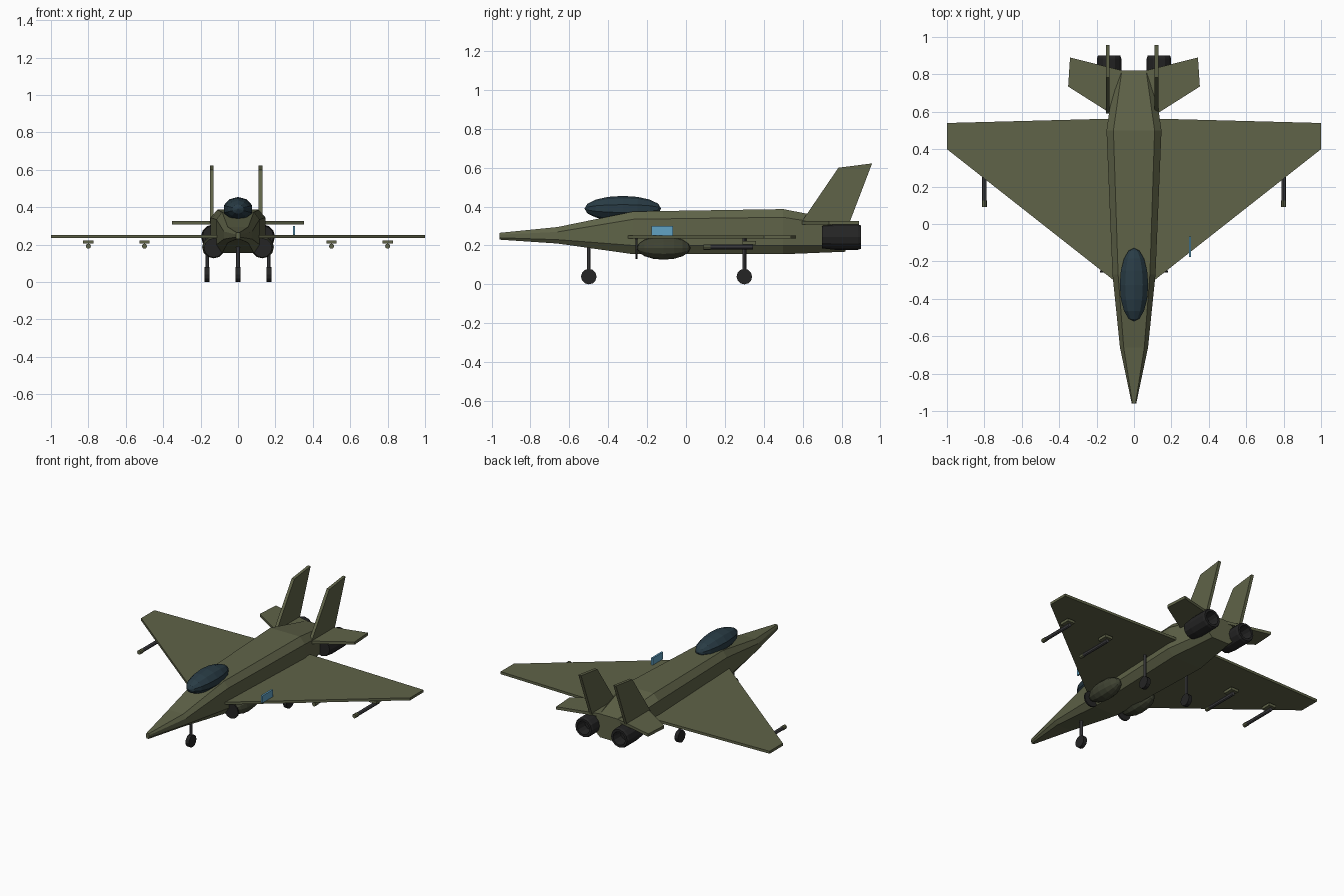
import bpy, bmesh, math
from mathutils import Matrix, Vector

if "Cube" in bpy.data.objects:
    bpy.data.objects.remove(bpy.data.objects["Cube"])


def mat(name, col):
    m = bpy.data.materials.new(name)
    m.diffuse_color = (*col, 1)
    m.use_nodes = True
    m.node_tree.nodes["Principled BSDF"].inputs["Base Color"].default_value = m.diffuse_color
    return m


GREEN = mat("olive", (0.115, 0.125, 0.065))
POD = mat("dark_olive", (0.05, 0.055, 0.032))
GLASS = mat("canopy_glass", (0.022, 0.045, 0.06))
DARK = mat("rubber_dark", (0.018, 0.018, 0.018))
GREY = mat("metal_grey", (0.06, 0.06, 0.065))
BLUE = mat("panel_blue", (0.12, 0.36, 0.55))


def finish(name, bm, material):
    bmesh.ops.recalc_face_normals(bm, faces=bm.faces)
    me = bpy.data.meshes.new(name)
    bm.to_mesh(me)
    bm.free()
    me.materials.append(material)
    ob = bpy.data.objects.new(name, me)
    bpy.context.collection.objects.link(ob)
    return ob


def slab(name, pts, offset, material):
    """Flat outline pushed along an offset vector."""
    bm = bmesh.new()
    f = bm.faces.new([bm.verts.new(p) for p in pts])
    r = bmesh.ops.extrude_face_region(bm, geom=[f])
    bmesh.ops.translate(bm, vec=offset, verts=[v for v in r["geom"] if isinstance(v, bmesh.types.BMVert)])
    if f.is_valid is False or len(bm.faces) < len(pts) + 2:
        bm.faces.new([v for v in list(bm.verts)[:len(pts)]])
    return finish(name, bm, material)


def box(name, c, size, material):
    bm = bmesh.new()
    bmesh.ops.create_cube(bm, size=1, matrix=Matrix.Translation(c) @ Matrix.Diagonal((*size, 1)))
    return finish(name, bm, material)


def cyl(name, c, r, depth, axis, material, r2=None, n=12):
    rot = Vector((0, 0, 1)).rotation_difference(Vector(axis)).to_matrix().to_4x4()
    bm = bmesh.new()
    bmesh.ops.create_cone(bm, cap_ends=True, segments=n, radius1=r, radius2=r if r2 is None else r2,
                          depth=depth, matrix=Matrix.Translation(c) @ rot)
    return finish(name, bm, material)


def ball(name, c, radii, material, u=12, v=8):
    # poles point along y
    bm = bmesh.new()
    bmesh.ops.create_uvsphere(bm, u_segments=u, v_segments=v, radius=1,
                              matrix=Matrix.Translation(c) @ Matrix.Diagonal((*radii, 1))
                              @ Matrix.Rotation(math.pi / 2, 4, 'X'))
    return finish(name, bm, material)


def loft(name, rings, material, close_ends=True, cyclic=False):
    bm = bmesh.new()
    loops = [[bm.verts.new(p) for p in ring] for ring in rings]
    n = len(loops[0])
    pairs = list(zip(loops, loops[1:])) + ([(loops[-1], loops[0])] if cyclic else [])
    for a, b in pairs:
        for i in range(n):
            bm.faces.new((a[i], a[(i + 1) % n], b[(i + 1) % n], b[i]))
    if close_ends:
        bm.faces.new(loops[0])
        bm.faces.new(loops[-1])
    return finish(name, bm, material)


# fuselage: chamfered sections (y, half width, top half width, bottom z, shoulder low, shoulder high, top z)
sections = [(-0.96, 0.012, 0.008, 0.23, 0.24, 0.255, 0.265),
            (-0.66, 0.075, 0.055, 0.21, 0.23, 0.27, 0.295),
            (-0.27, 0.115, 0.085, 0.155, 0.20, 0.335, 0.375),
            (0.50, 0.147, 0.11, 0.155, 0.20, 0.345, 0.387),
            (0.82, 0.10, 0.065, 0.168, 0.20, 0.295, 0.325)]
loft("fuselage", [[(w, y, l), (w, y, h), (t, y, top), (-t, y, top),
                   (-w, y, h), (-w, y, l), (-t, y, b), (t, y, b)]
                  for y, w, t, b, l, h, top in sections], GREEN)

ball("canopy", (0, -0.325, 0.39), (0.08, 0.197, 0.065), GLASS, 10, 8)

for s, side in ((-1, "left"), (1, "right")):
    # wing, tailplane and fin
    slab(side + "_wing", [(s * x, y, 0.235) for x, y in
                          ((0.05, -0.347), (1, 0.4), (1, 0.54), (0.05, 0.565))], (0, 0, 0.017), GREEN)
    slab(side + "_tailplane", [(s * x, y, 0.307) for x, y in
                               ((0.06, 0.55), (0.352, 0.735), (0.342, 0.89), (0.06, 0.82))],
         (0, 0, 0.019), GREEN)
    slab(side + "_fin", [(s * 0.13, y, z) for y, z in
                         ((0.59, 0.315), (0.784, 0.60), (0.957, 0.622), (0.84, 0.315))],
         (-0.02, 0, 0), GREEN)

    # hollow exhaust nozzle
    profile = [(0.70, 0.058), (0.765, 0.065), (0.885, 0.065), (0.9, 0.06), (0.9, 0.045), (0.83, 0.038)]
    loft(side + "_nozzle", [[(s * 0.133 + r * math.cos(k * math.tau / 12), y,
                              0.243 + r * math.sin(k * math.tau / 12)) for k in range(12)]
                            for y, r in profile], DARK)

    # intake pod with front disc
    ball(side + "_intake_pod", (s * 0.13, -0.115, 0.187), (0.062, 0.138, 0.06), POD, 12, 8)
    cyl(side + "_intake_disc", (s * 0.13, -0.254, 0.183), 0.052, 0.01, (0, 1, 0), DARK)

    # missiles on pylons
    for i, x in enumerate((0.5, 0.8)):
        tag = f"{side}_missile_{i + 1}"
        cyl(tag + "_body", (s * x, 0.235, 0.192), 0.012, 0.22, (0, 1, 0), GREY, n=8)
        cyl(tag + "_tip", (s * x, 0.108, 0.192), 0.014, 0.034, (0, 1, 0), GREEN, n=8)
        box(tag + "_pylon", (s * x, 0.325, 0.214), (0.055, 0.07, 0.018), GREEN)

# landing gear
for name, x, y in (("nose", 0, -0.5), ("left_main", -0.165, 0.3), ("right_main", 0.165, 0.3)):
    cyl(name + "_strut", (x, y, 0.135), 0.01, 0.2, (0, 0, 1), GREY, n=8)
    cyl(name + "_wheel", (x, y, 0.04), 0.04, 0.026, (1, 0, 0), DARK, n=12)

# small blue panel on the right wing
box("wing_panel", (0.3, -0.122, 0.275), (0.012, 0.11, 0.048), BLUE)
